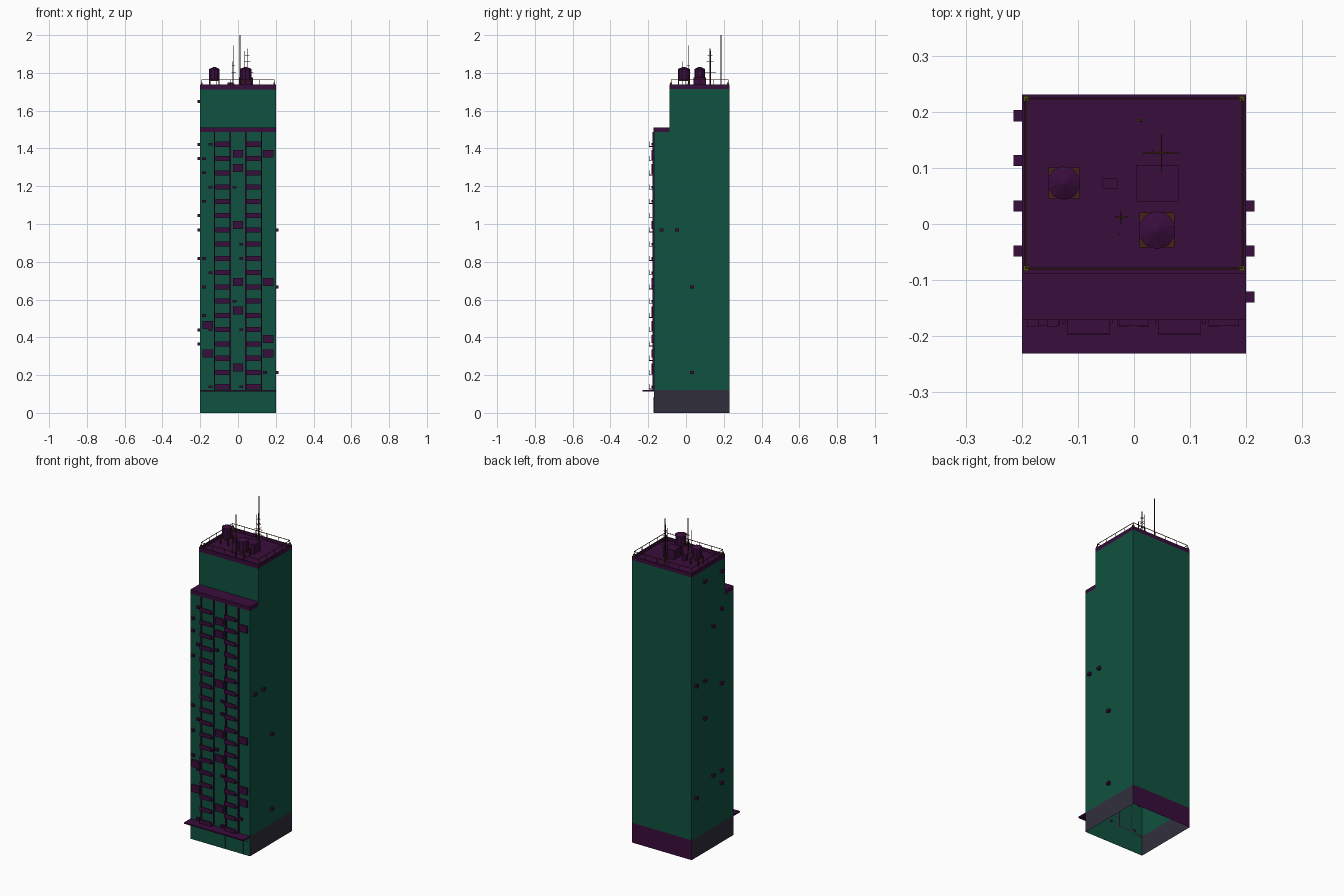
import bpy, bmesh, math
from mathutils import Matrix, Vector

if "Cube" in bpy.data.objects:
    bpy.data.objects.remove(bpy.data.objects["Cube"])


def material(name, rgb):
    m = bpy.data.materials.new(name)
    m.diffuse_color = (*rgb, 1)
    m.use_nodes = True
    m.node_tree.nodes["Principled BSDF"].inputs["Base Color"].default_value = m.diffuse_color
    return m


GREEN = material("green wall", (0.005, 0.084, 0.050))
PURPLE = material("dark purple", (0.040, 0.004, 0.044))
GREY = material("slate grey", (0.031, 0.028, 0.045))
OLIVE = material("olive metal", (0.075, 0.080, 0.008))
BROWN = material("brown metal", (0.060, 0.018, 0.008))


def finish(name, bm, *mats):
    me = bpy.data.meshes.new(name)
    bm.to_mesh(me)
    bm.free()
    for m in mats:
        me.materials.append(m)
    ob = bpy.data.objects.new(name, me)
    bpy.context.collection.objects.link(ob)
    return ob


def add_box(bm, x0, x1, y0, y1, z0, z1):
    mat = Matrix.Translation(((x0 + x1) / 2, (y0 + y1) / 2, (z0 + z1) / 2)) @ \
        Matrix.Diagonal((x1 - x0, y1 - y0, z1 - z0, 1))
    return bmesh.ops.create_cube(bm, size=1, matrix=mat)["verts"]


def boxes(name, mat, items):
    bm = bmesh.new()
    for b in items:
        add_box(bm, *b)
    return finish(name, bm, mat)


def centred(x, y, z0, z1, hx, hy=None):
    hy = hx if hy is None else hy
    return (x - hx, x + hx, y - hy, y + hy, z0, z1)


W, FRONT, STEP, BACK = 0.2, -0.17, -0.087, 0.231
BASE, TERRACE, ROOF = 0.12, 1.488, 1.715
ROW0, ROW = 0.138, 0.0755


def row(k):
    return ROW0 + ROW * k


# Tower body: stepped side profile pushed across x, open underneath
bm = bmesh.new()
profile = [(FRONT, BASE), (BACK, BASE), (BACK, ROOF), (STEP, ROOF),
           (STEP, TERRACE), (FRONT, TERRACE)]
face = bm.faces.new([bm.verts.new((-W, y, z)) for y, z in profile])
ext = bmesh.ops.extrude_face_region(bm, geom=[face], use_keep_orig=True)
bmesh.ops.translate(bm, vec=(2 * W, 0, 0),
                    verts=[v for v in ext["geom"] if isinstance(v, bmesh.types.BMVert)])
bmesh.ops.recalc_face_normals(bm, faces=bm.faces)
bmesh.ops.delete(bm, geom=[f for f in bm.faces if f.normal.z < -0.9], context="FACES_ONLY")
finish("tower_body", bm, GREEN)

# Ground floor: open box, front green, sides grey, back purple
bm = bmesh.new()
add_box(bm, -W, W, FRONT, BACK, 0, BASE)
bm.normal_update()
bmesh.ops.delete(bm, geom=[f for f in bm.faces if abs(f.normal.z) > 0.9], context="FACES_ONLY")
for f in bm.faces:
    f.material_index = 1 if abs(f.normal.x) > 0.9 else 2 if f.normal.y > 0.9 else 0
finish("ground_floor", bm, GREEN, GREY, PURPLE)

# Shopfront panels and canopy
boxes("shop_panels", GREEN, [(x0, x1, FRONT - 0.003, FRONT, 0.002, 0.085) for x0, x1 in
      [(-0.196, -0.085), (-0.079, 0.034), (0.042, 0.155), (0.163, 0.19)]])
boxes("canopy", PURPLE, [(-W, W, -0.231, FRONT, 0.114, 0.122)])

# Terrace cap, roof slab and parapet
boxes("terrace_cap", PURPLE, [(-W, W, FRONT - 0.001, STEP, TERRACE, 1.512)])
t = 0.006
boxes("roof_parapet", PURPLE, [
    (-W, W, STEP - 0.001, BACK, 1.712, 1.72),
    (-W, W, STEP - 0.001, STEP + t, 1.72, 1.738), (-W, W, BACK - t, BACK, 1.72, 1.738),
    (-W, -W + t, STEP, BACK, 1.72, 1.738), (W - t, W, STEP, BACK, 1.72, 1.738)])

# Vertical facade fins
boxes("facade_fins", PURPLE, [(x - 0.003, x + 0.003, FRONT - 0.008, FRONT, BASE, TERRACE)
                              for x in (-0.125, -0.041, 0.041, 0.125)])

# Balconies: floor and front panel in two columns
items = []
for k in range(18):
    for s in (-1, 1):
        z = row(k) - 0.013
        x0, x1 = sorted((s * 0.043, s * 0.119))
        items.append((x0, x1, -0.197, FRONT, z, z + 0.004))
        items.append((x0, x1, -0.197, -0.194, z, z + 0.027))
boxes("balconies", PURPLE, items)

# Enclosed window bays
bays = {-0.16: (2, 4), 0.0: (1, 5, 7, 11, 15, 16), 0.16: (2, 3, 7, 16)}
boxes("window_bays", PURPLE, [centred(x, FRONT - 0.006, row(k) + 0.005, row(k) + 0.047, 0.027, 0.006)
                              for x, ks in bays.items() for k in ks])

# Air conditioners on the front and both sides
front_units = {-0.18: (5, 7, 9, 13, 15, 16), -0.145: (0, 4, 8, 14, 17),
               -0.019: (6, 14), 0.017: (0, 4, 9, 10), 0.143: (1,)}
items = [centred(x, FRONT - 0.006, row(k) - 0.007, row(k) + 0.007, 0.01, 0.007)
         for x, ks in front_units.items() for k in ks]
left_units = {0.193: (3, 12), 0.113: (9, 12, 20), 0.032: (4, 16), -0.048: (3, 4, 11, 17, 20)}
right_units = {-0.13: (11,), -0.048: (11,), 0.032: (1, 7)}
for s, units in ((-1, left_units), (1, right_units)):
    items += [centred(s * (W + 0.007), y, row(k) - 0.008, row(k) + 0.008, 0.008, 0.01)
              for y, ks in units.items() for k in ks]
boxes("air_conditioners", PURPLE, items)

# Roof railing: corner blocks, thin posts and top rail
X, Y0, Y1 = 0.192, -0.079, 0.223
corners = [(sx * X, y) for sx in (-1, 1) for y in (Y0, Y1)]
boxes("railing_corner_blocks", OLIVE, [centred(x, y, 1.72, 1.75, 0.005) for x, y in corners])
r = 0.0011
rail = []
for y in (Y0, Y1):
    rail.append((-X, X, y - r, y + r, 1.763, 1.766))
    rail += [centred(-X + 2 * X * i / 5, y, 1.72, 1.765, r) for i in range(6)]
for x in (-X, X):
    rail.append((x - r, x + r, Y0, Y1, 1.763, 1.766))
    rail += [centred(x, Y0 + (Y1 - Y0) * i / 4, 1.72, 1.765, r) for i in range(1, 4)]
boxes("roof_railing", BROWN, rail)

# Rooftop stair house and vent box
boxes("stair_house", PURPLE, [(0.004, 0.079, 0.04, 0.105, 1.72, 1.775)])
boxes("vent_box", PURPLE, [(-0.056, -0.029, 0.063, 0.081, 1.72, 1.75)])

# Water tanks with low cone lids on four-legged stands
for i, (x, y, rad) in enumerate([(-0.125, 0.073, 0.03), (0.041, -0.011, 0.034)]):
    bm = bmesh.new()
    bmesh.ops.create_cone(bm, cap_ends=True, segments=10, radius1=rad * 0.96, radius2=rad * 0.96,
                          depth=0.058, matrix=Matrix.Translation((x, y, 1.791)))
    bmesh.ops.create_cone(bm, cap_ends=True, segments=10, radius1=rad, radius2=0.004,
                          depth=0.012, matrix=Matrix.Translation((x, y, 1.826)))
    finish(f"water_tank_{i + 1}", bm, PURPLE)
    h = rad * 0.92
    stand = [centred(x, y, 1.757, 1.762, h)]
    stand += [centred(x + sx * (h - 0.003), y + sy * (h - 0.003), 1.72, 1.758, 0.003)
              for sx in (-1, 1) for sy in (-1, 1)]
    boxes(f"tank_stand_{i + 1}", BROWN, stand)

# Antenna masts with olive feet, and thin cross arms on two of them
masts = [(0.011, 0.185, 2.0, 0.002), (0.049, 0.127, 1.93, 0.0018), (-0.023, 0.012, 1.945, 0.002),
         (0.034, 0.13, 1.915, 0.0012), (-0.027, -0.018, 1.86, 0.0012)]
boxes("antenna_masts", BROWN, [centred(x, y, 1.72, z, h) for x, y, z, h in masts])
boxes("antenna_feet", OLIVE, [centred(x, y, 1.72, 1.745, 0.0035) for x, y, z, h in masts[:3]])
arms = []
for x, y, levels in [(0.049, 0.127, [(1.80, 0.033), (1.83, 0.025), (1.86, 0.018), (1.89, 0.012)]),
                     (-0.023, 0.012, [(1.80, 0.012), (1.84, 0.008)])]:
    for z, length in levels:
        arms.append(centred(x, y, z, z + 0.002, length, 0.001))
        arms.append(centred(x, y, z, z + 0.002, 0.001, length))
boxes("antenna_arms", BROWN, arms)
